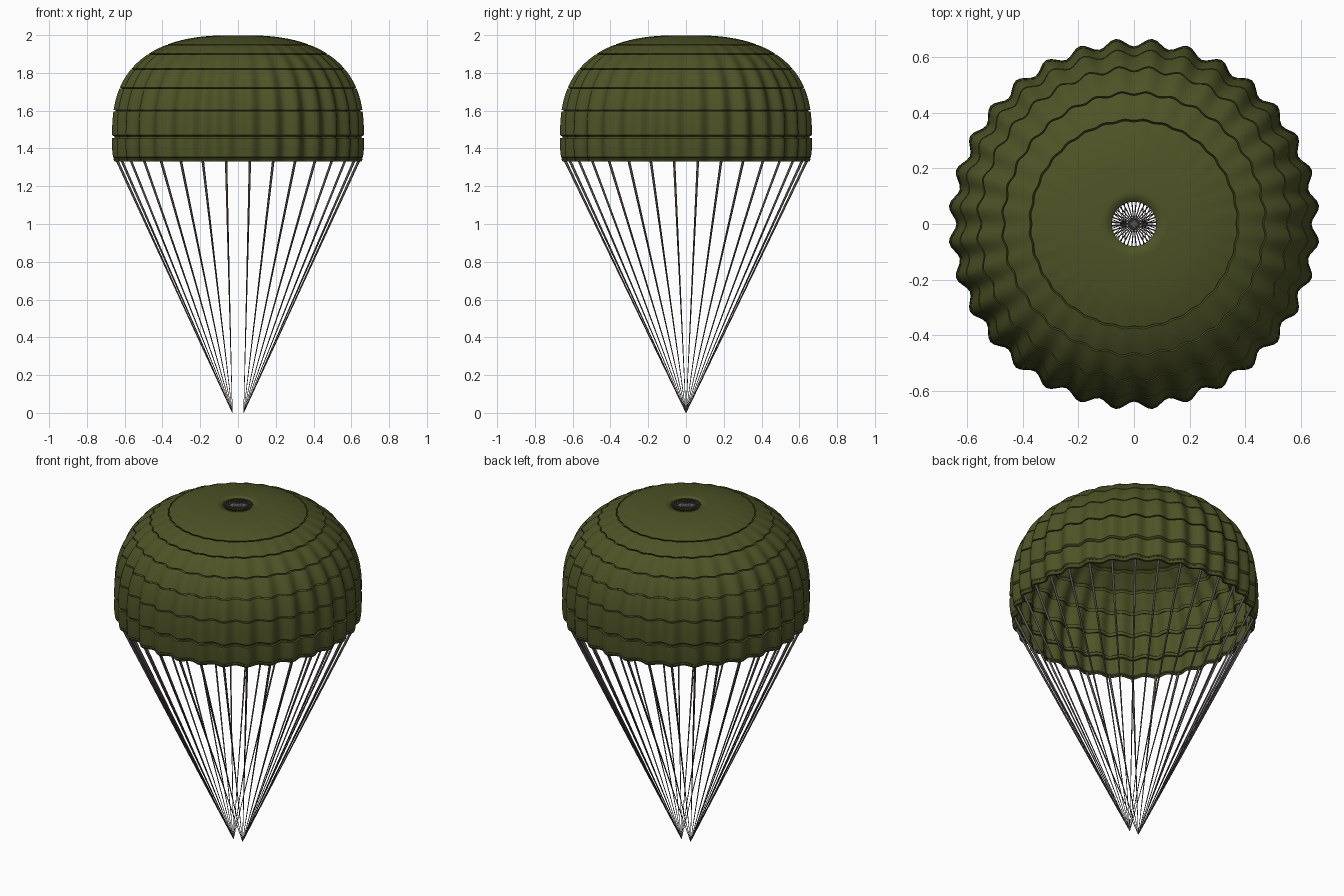
import bpy, bmesh, math
from mathutils import Vector

if "Cube" in bpy.data.objects:
    bpy.data.objects.remove(bpy.data.objects["Cube"], do_unlink=True)

GORES = 32
STEPS = 8              # segments across each gore
RADIUS = 0.67
SHOULDER = 1.46        # height where the dome starts
RISE = 2.0 - SHOULDER
POWER = 2 / 2.6        # squareness of the dome outline
VENT = 0.08


def make_material(name, color):
    m = bpy.data.materials.new(name)
    m.use_nodes = True
    m.diffuse_color = color
    bsdf = m.node_tree.nodes["Principled BSDF"]
    bsdf.inputs["Base Color"].default_value = color
    bsdf.inputs["Roughness"].default_value = 0.9
    return m


olive = make_material("olive fabric", (0.075, 0.086, 0.019, 1))
grey = make_material("grey cord", (0.10, 0.09, 0.085, 1))


def add_object(name, bm, material):
    mesh = bpy.data.meshes.new(name)
    bm.to_mesh(mesh)
    bm.free()
    mesh.materials.append(material)
    ob = bpy.data.objects.new(name, mesh)
    bpy.context.collection.objects.link(ob)
    return ob


def smooth(ob, angle):
    bpy.ops.object.select_all(action="DESELECT")
    ob.select_set(True)
    bpy.context.view_layer.objects.active = ob
    bpy.ops.object.shade_smooth_by_angle(angle=math.radians(angle))


def dome(a, inset=0.0):
    """Point on the dome outline, optionally sunk towards the inside."""
    c, s = math.cos(a), math.sin(a)
    return (RADIUS * c ** POWER - inset * c, SHOULDER + RISE * s ** POWER - inset * s)


def angle_at(z):
    return math.asin(((z - SHOULDER) / RISE) ** (1 / POWER))


# Outline of the canopy: rolled hem, skirt band, then bands split by seams
DEPTH, HALF = 0.012, 0.006
profile = [(0.645, 1.33), (0.657, 1.332), (0.664, 1.345), (0.658, 1.349),
           (0.665, 1.354), (0.67, 1.40), (0.67, 1.454),
           (RADIUS - DEPTH, 1.456), (RADIUS - DEPTH, 1.463)]
seams = [angle_at(z) for z in (1.60, 1.72, 1.82, 1.90, 1.95)]
last = math.acos((VENT / RADIUS) ** (1 / POWER))
start = HALF
for end in seams + [last]:
    stop = end - HALF if end != last else end
    count = 10 if end == last else 5
    profile += [dome(start + (stop - start) * i / count) for i in range(count + 1)]
    if end != last:
        profile += [dome(end - HALF, DEPTH), dome(end + HALF, DEPTH)]
    start = end + HALF


# Canopy: the outline swept round, with scallops that fade towards the top
def scallop(r, theta):
    dip = 0.5 + 0.5 * math.cos(GORES * theta)
    return r - 0.03 * (r / RADIUS) ** 3 * dip


bm = bmesh.new()
n = GORES * STEPS
rings = []
for r, z in profile:
    ring = []
    for i in range(n):
        t = math.tau * i / n
        q = scallop(r, t)
        ring.append(bm.verts.new((q * math.cos(t), q * math.sin(t), z)))
    rings.append(ring)
for low, high in zip(rings, rings[1:]):
    for i in range(n):
        j = (i + 1) % n
        bm.faces.new((low[i], low[j], high[j], high[i]))
canopy = add_object("canopy", bm, olive)
shell = canopy.modifiers.new("fabric thickness", "SOLIDIFY")
shell.thickness = 0.008
shell.offset = -1
smooth(canopy, 35)


# Cords
def add_cord(bm, a, b, r1, r2, sides=6):
    a, b = Vector(a), Vector(b)
    turn = (b - a).to_track_quat("Z", "Y").to_matrix().to_4x4()
    turn.translation = (a + b) / 2
    bmesh.ops.create_cone(bm, cap_ends=True, segments=sides, radius1=r1,
                          radius2=r2, depth=(b - a).length, matrix=turn)


lines, vent = bmesh.new(), bmesh.new()
for k in range(GORES):
    t = math.tau * (k + 0.5) / GORES
    x, y = math.cos(t), math.sin(t)
    # Suspension lines gather at one point on each side
    foot = (math.copysign(0.03, x), 0, 0)
    add_cord(lines, foot, (0.645 * x, 0.645 * y, 1.34), 0.0012, 0.007)
    # Vent lines cross the hole at the crown
    add_cord(vent, (0, 0, 1.992), (0.088 * x, 0.088 * y, 1.992), 0.0022, 0.0026)
smooth(add_object("suspension_lines", lines, grey), 65)
smooth(add_object("vent_lines", vent, grey), 65)
